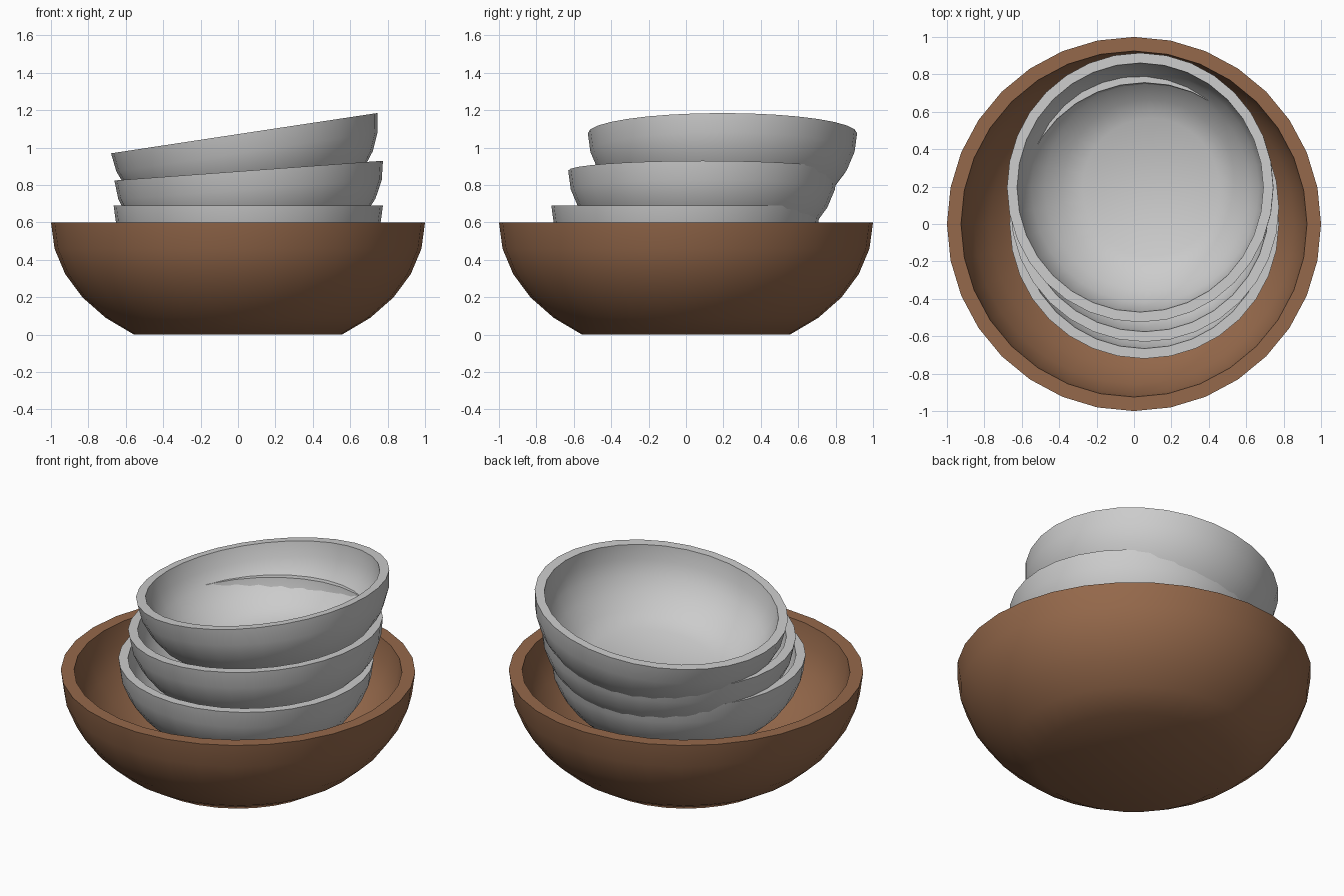
import bpy
import bmesh
import math

if "Cube" in bpy.data.objects:
    bpy.data.objects.remove(bpy.data.objects["Cube"])

SIDES = 32
STEP = math.radians(11.25)


def bowl_profile():
    """Outer wall from base to rim, then inner wall from rim to floor (rim at z = 0)."""
    outer = [(math.cos(i * STEP), -0.7216 * math.sin(i * STEP)) for i in range(5, -1, -1)]
    inner = [(0.925 * r, 0.875 * z) for r, z in reversed(outer)]
    return outer + inner


def make_bowl(name, radius, rim_centre, tilt=0.0, material=None):
    bm = bmesh.new()
    rings = []
    for r, z in bowl_profile():
        rings.append([bm.verts.new((radius * r * math.cos(2 * math.pi * k / SIDES),
                                    radius * r * math.sin(2 * math.pi * k / SIDES),
                                    radius * z)) for k in range(SIDES)])
    for a, b in zip(rings, rings[1:]):
        for k in range(SIDES):
            n = (k + 1) % SIDES
            bm.faces.new((a[k], a[n], b[n], b[k]))
    # flat underside and flat inner floor
    bm.faces.new(list(reversed(rings[0])))
    bm.faces.new(rings[-1])
    bmesh.ops.recalc_face_normals(bm, faces=bm.faces)
    mesh = bpy.data.meshes.new(name)
    bm.to_mesh(mesh)
    bm.free()

    obj = bpy.data.objects.new(name, mesh)
    bpy.context.collection.objects.link(obj)
    obj.location = rim_centre
    obj.rotation_euler = (0, tilt, 0)
    if material:
        mesh.materials.append(material)
    bpy.ops.object.select_all(action='DESELECT')
    obj.select_set(True)
    bpy.context.view_layer.objects.active = obj
    bpy.ops.object.shade_smooth_by_angle(angle=math.radians(40))
    return obj


# large wooden bowl
brown = bpy.data.materials.new("brown_wood")
brown.diffuse_color = (0.30, 0.14, 0.07, 1)
brown.use_nodes = True
brown.node_tree.nodes["Principled BSDF"].inputs["Base Color"].default_value = brown.diffuse_color
make_bowl("large_bowl", 1.0, (0, 0, 0.6), material=brown)

# stack of small grey bowls, each leaning a little more
make_bowl("small_bowl_bottom", 0.72, (0.055, 0.0, 0.69))
make_bowl("small_bowl_middle", 0.72, (0.057, 0.09, 0.877), math.radians(-4.2))
make_bowl("small_bowl_top", 0.72, (0.033, 0.195, 1.077), math.radians(-8.6))
